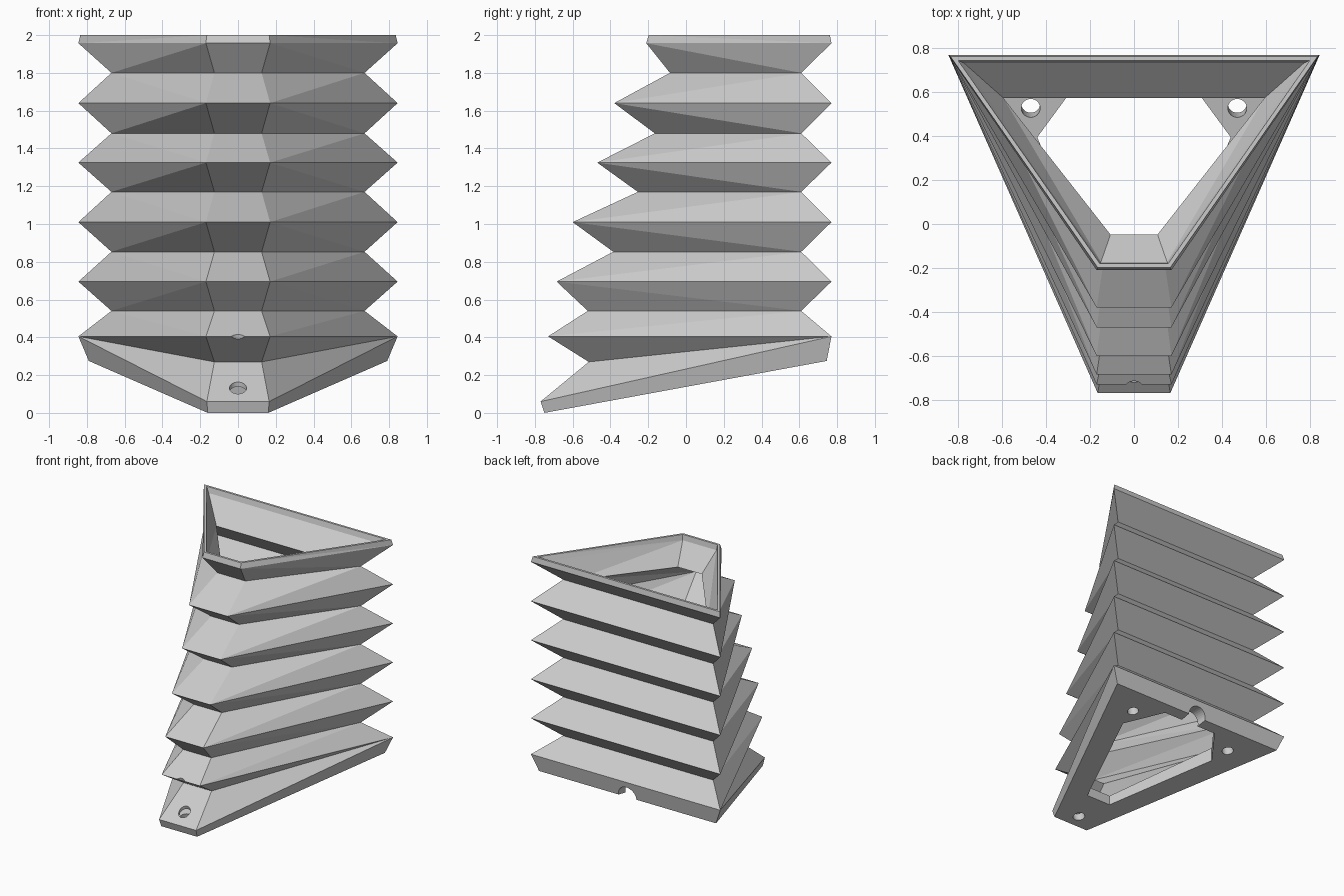
import bpy, bmesh, math
from mathutils import Vector

cube = bpy.data.objects.get("Cube")
if cube:
    bpy.data.objects.remove(cube)

grey = bpy.data.materials.new("light_grey")
grey.use_nodes = True
colour = (0.6, 0.6, 0.6, 1)
grey.diffuse_color = colour
grey.node_tree.nodes["Principled BSDF"].inputs["Base Color"].default_value = colour

WALL = 0.037


def make_object(name, bm):
    bmesh.ops.remove_doubles(bm, verts=bm.verts, dist=0.0005)
    bmesh.ops.recalc_face_normals(bm, faces=bm.faces)
    mesh = bpy.data.meshes.new(name)
    bm.to_mesh(mesh)
    bm.free()
    mesh.materials.append(grey)
    obj = bpy.data.objects.new(name, mesh)
    bpy.context.collection.objects.link(obj)
    return obj


def cylinder(name, start, end, radius):
    start, end = Vector(start), Vector(end)
    bm = bmesh.new()
    bmesh.ops.create_cone(bm, cap_ends=True, segments=32, radius1=radius,
                          radius2=radius, depth=(end - start).length)
    turn = Vector((0, 0, 1)).rotation_difference(end - start).to_matrix()
    bmesh.ops.rotate(bm, verts=bm.verts, matrix=turn)
    bmesh.ops.translate(bm, verts=bm.verts, vec=(start + end) / 2)
    obj = make_object(name, bm)
    obj.hide_render = True
    return obj


def prism(name, lower, upper):
    """Closed solid between two matching outlines."""
    bm = bmesh.new()
    low = [bm.verts.new(p) for p in lower]
    top = [bm.verts.new(p) for p in upper]
    bm.faces.new(low)
    bm.faces.new(top)
    for i in range(len(low)):
        j = (i + 1) % len(low)
        bm.faces.new((low[i], low[j], top[j], top[i]))
    return make_object(name, bm)


def cut(obj, cutters):
    bpy.context.view_layer.objects.active = obj
    for c in cutters:
        mod = obj.modifiers.new("cut", 'BOOLEAN')
        mod.operation = 'DIFFERENCE'
        mod.solver = 'EXACT'
        mod.object = c
        bpy.ops.object.modifier_apply(modifier=mod.name)


def ring(level, inset=0.0):
    """Trapezoid outline, moved inwards by the wall thickness."""
    fw, fy, fz, bw, by, bz = level
    slope = (bw - fw) / (by - fy)
    shift = inset * (math.sqrt(1 + slope * slope) - slope)
    shift_back = inset * (math.sqrt(1 + slope * slope) + slope)
    fw, bw = fw - shift, bw - shift_back
    fy, by = fy + inset, by - inset
    return [(-fw, fy, fz), (fw, fy, fz), (bw, by, bz), (-bw, by, bz)]


def tip(y, z):
    return (0.17, y, z, 0.845, 0.77, z)


def valley(y, z):
    return (0.125, y, z, 0.67, 0.61, z)


# Bellows folds, top to bottom
rim = (0.165, -0.198, 2.0, 0.835, 0.762, 2.0)
back = (0.845, 0.77, 0.405)
folds = [tip(-0.21, 1.957), valley(-0.085, 1.80), tip(-0.38, 1.64),
         valley(-0.165, 1.48), tip(-0.47, 1.325), valley(-0.255, 1.17),
         tip(-0.60, 1.01), valley(-0.385, 0.853), tip(-0.685, 0.695),
         valley(-0.52, 0.54), tip(-0.73, 0.405),
         (0.125, -0.515, 0.27) + back, (0.165, -0.77, 0.06) + back]

# Closed loop of rings: down the outside, up the inside
loops = [ring(rim)] + [ring(f) for f in folds]
loops += [ring(f, WALL) for f in reversed(folds)] + [ring(rim, 0.018)]
n = len(folds)
is_tip = [True] + [i % 2 == 0 for i in range(n)]
is_tip += list(reversed(is_tip))

bm = bmesh.new()
rows = [[bm.verts.new(p) for p in loop] for loop in loops]
for k, a in enumerate(rows):
    m = (k + 1) % len(rows)
    b = rows[m]
    for i in range(4):
        j = (i + 1) % 4
        if i in (0, 2):
            bm.faces.new((a[i], a[j], b[j], b[i]))
            continue
        # Side walls are creased from the fold's front tip to the next back corner
        front, rear = (i, j) if i == 1 else (j, i)
        p, q = (a, b) if is_tip[k] else (b, a)
        bm.faces.new((p[front], p[rear], q[rear]))
        bm.faces.new((p[front], q[rear], q[front]))
bellows = make_object("bellows", bm)

# Sloping base plate
plate = prism("base_plate",
              ring((0.16, -0.75, 0.0, 0.79, 0.745, 0.275)),
              ring((0.165, -0.77, 0.06) + back))

# Opening with cut back corners, leaving two screw tabs
half = [(0.11, -0.42), (0.44, 0.395), (0.245, 0.66)]
outline = half + [(-x, y) for x, y in reversed(half)]
opening = prism("opening_cutter", [(x, y, -0.2) for x, y in outline],
                [(x, y, 0.7) for x, y in outline])
opening.hide_render = True

# Screw holes and cable notch
front_hole = cylinder("front_hole_cutter", (0, -0.618, -0.1), (0, -0.785, 0.5), 0.045)
tab_holes = [cylinder("tab_hole_cutter", (s * 0.47, 0.575, 0.1),
                      (s * 0.47, 0.51, 0.44), 0.043) for s in (-1, 1)]
notch = cylinder("notch_cutter", (0, 0.6, 0.28), (0, 0.95, 0.28), 0.08)

cut(plate, [opening, front_hole, notch] + tab_holes)
cut(bellows, [front_hole])

for helper in [opening, front_hole, notch] + tab_holes:
    bpy.data.objects.remove(helper)
